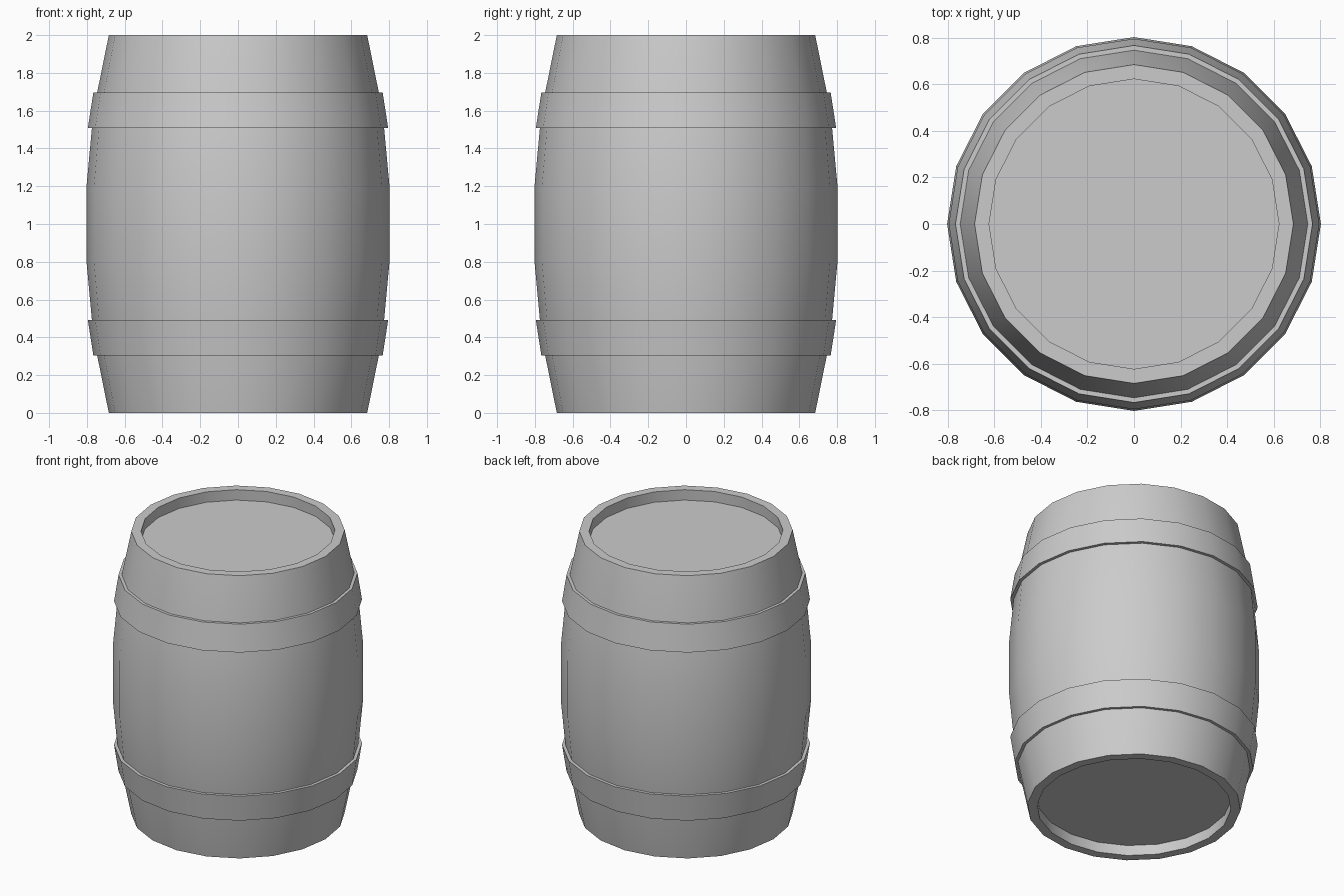
import bpy, bmesh
from math import sin, cos, tau, radians

if "Cube" in bpy.data.objects:
    bpy.data.objects.remove(bpy.data.objects["Cube"])

SIDES = 20


def lathe(name, profile, closed=False):
    """Spin a list of (radius, z) points around z; radius 0 is a pole."""
    bm = bmesh.new()
    rings = []
    for r, z in profile:
        if r == 0:
            rings.append([bm.verts.new((0, 0, z))] * SIDES)
        else:
            rings.append([bm.verts.new((r * cos(tau * i / SIDES), r * sin(tau * i / SIDES), z))
                          for i in range(SIDES)])
    pairs = list(zip(rings, rings[1:]))
    if closed:
        pairs.append((rings[-1], rings[0]))
    for a, b in pairs:
        for i in range(SIDES):
            j = (i + 1) % SIDES
            bm.faces.new(list(dict.fromkeys((a[i], a[j], b[j], b[i]))))
    bmesh.ops.recalc_face_normals(bm, faces=bm.faces)
    mesh = bpy.data.meshes.new(name)
    bm.to_mesh(mesh)
    bm.free()
    ob = bpy.data.objects.new(name, mesh)
    bpy.context.collection.objects.link(ob)
    bpy.ops.object.select_all(action='DESELECT')
    ob.select_set(True)
    bpy.context.view_layer.objects.active = ob
    bpy.ops.object.shade_smooth_by_angle(angle=radians(30))
    return ob


# Barrel body: bulging staves with a recessed head at each end
lower = [(0, 0.075), (0.625, 0.075), (0.622, 0), (0.684, 0), (0.765, 0.4), (0.802, 0.8)]
upper = [(r, 2 - z) for r, z in reversed(lower)]
lathe("barrel_body", lower + upper)

# Tapered metal hoops, mirrored about the middle
hoop = [(0.74, 0.305), (0.766, 0.305), (0.795, 0.492), (0.76, 0.492)]
lathe("lower_hoop", hoop, closed=True)
lathe("upper_hoop", [(r, 2 - z) for r, z in hoop], closed=True)
